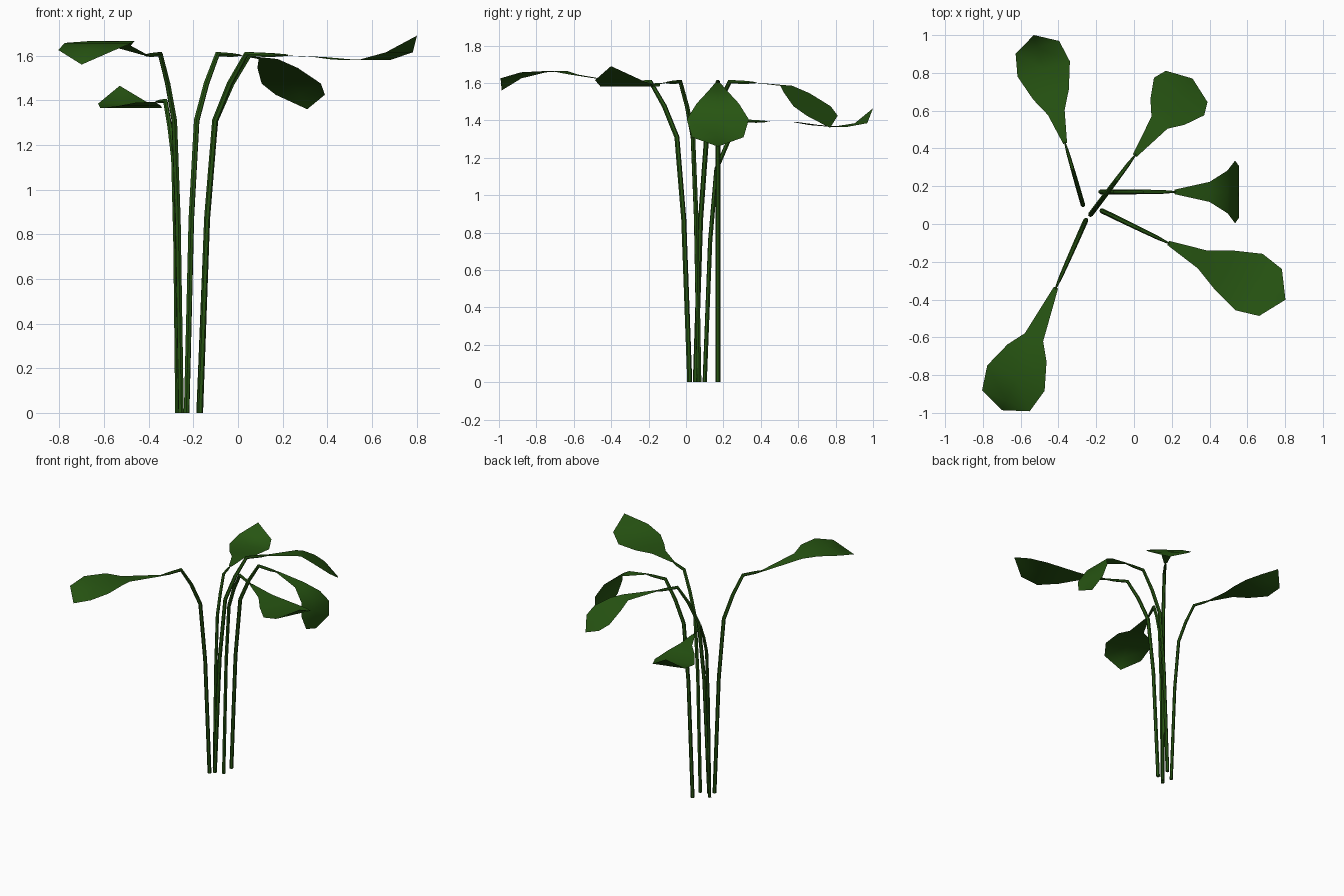
import bpy
import bmesh
from math import cos, sin, pi
from mathutils import Vector

cube = bpy.data.objects.get("Cube")
if cube:
    bpy.data.objects.remove(cube, do_unlink=True)

green = bpy.data.materials.new("leaf_green")
green.use_nodes = True
colour = (0.020, 0.090, 0.006, 1)
green.diffuse_color = colour
green.node_tree.nodes["Principled BSDF"].inputs["Base Color"].default_value = colour

SIDES = 6
# Stalk profile: outward reach, height, radius
STALK = [(0, 0, .0135), (.035, .87, .0135), (.075, 1.31, .0135),
         (.148, 1.475, .013), (.23, 1.607, .012), (.33, 1.603, .010), (.40, 1.602, .004)]
# Half widths of the leaf rows, from the stalk to the row before the tip
WIDTHS = [.012, .053, .113, .166, .138]


def finish(name, bm, angle):
    mesh = bpy.data.meshes.new(name)
    bm.to_mesh(mesh)
    bm.free()
    mesh.materials.append(green)
    obj = bpy.data.objects.new(name, mesh)
    bpy.context.collection.objects.link(obj)
    bpy.ops.object.select_all(action='DESELECT')
    obj.select_set(True)
    bpy.context.view_layer.objects.active = obj
    bpy.ops.object.shade_smooth_by_angle(angle=angle)


def add_stalk(name, base, out, side, scale):
    """Sweep a ring of points along the bent stalk."""
    path = [base + out * s * scale + Vector((0, 0, z * scale)) for s, z, r in STALK]
    bm = bmesh.new()
    rings = []
    for i, p in enumerate(path):
        ahead = path[min(i + 1, len(path) - 1)] - p
        behind = p - path[max(i - 1, 0)]
        tangent = (ahead.normalized() + behind.normalized()).normalized()
        if i == 0:
            tangent = Vector((0, 0, 1))
        normal = tangent.cross(side).normalized()
        r = STALK[i][2] * scale
        rings.append([bm.verts.new(p + r * (cos(a) * side + sin(a) * normal))
                      for a in (2 * pi * k / SIDES for k in range(SIDES))])
    for lower, upper in zip(rings, rings[1:]):
        for k in range(SIDES):
            n = (k + 1) % SIDES
            bm.faces.new((lower[k], lower[n], upper[n], upper[k]))
    bm.faces.new(rings[0])
    bm.faces.new(rings[-1])
    bmesh.ops.recalc_face_normals(bm, faces=bm.faces)
    finish(name, bm, 0.6)


def add_leaf(name, base, out, side, scale, curl):
    """Flat sheet: rows across the leaf follow the curl, closing at the tip."""
    bm = bmesh.new()
    rows = []
    points = [base + out * s + Vector((0, 0, z)) for s, z in curl]
    for p, w in zip(points, WIDTHS):
        rows.append([bm.verts.new(p + side * w * scale * k) for k in (-1, 0, 1)])
    tip = bm.verts.new(points[-1])
    for a, b in zip(rows, rows[1:]):
        for k in (0, 1):
            bm.faces.new((a[k], b[k], b[k + 1], a[k + 1]))
    for k in (0, 1):
        bm.faces.new((rows[-1][k], tip, rows[-1][k + 1]))
    for f in bm.faces:
        f.normal_update()
    if sum(f.normal.z for f in bm.faces) < 0:
        bmesh.ops.reverse_faces(bm, faces=bm.faces)
    finish(name, bm, 1.0)


# name, foot, a point outward, scale, leaf curl as (reach, height)
PLANTS = [
    ("short", (-.27, .10), (-.53, 1.0), .87,
     [(.34, 1.393), (.51, 1.39), (.61, 1.375), (.75, 1.365), (.87, 1.385), (.937, 1.465)]),
    ("back", (-.23, .05), (.31, .77), 1,
     [(.39, 1.602), (.608, 1.585), (.679, 1.545), (.781, 1.475), (.848, 1.425), (.90, 1.36)]),
    ("drooping", (-.175, .17), (.55, .17), 1,
     [(.39, 1.602), (.575, 1.555), (.67, 1.49), (.71, 1.405), (.73, 1.31), (.715, 1.26)]),
    ("rising", (-.17, .07), (.80, -.40), 1,
     [(.39, 1.602), (.59, 1.594), (.716, 1.582), (.865, 1.58), (.992, 1.615), (1.08, 1.69)]),
    ("front", (-.255, .02), (-.70, -.985), 1,
     [(.39, 1.602), (.678, 1.645), (.769, 1.665), (.914, 1.657), (1.045, 1.625), (1.10, 1.56)]),
]

for name, foot, target, scale, curl in PLANTS:
    base = Vector((*foot, 0))
    out = (Vector((*target, 0)) - base).normalized()
    side = Vector((-out.y, out.x, 0))
    add_stalk(name + "_stalk", base, out, side, scale)
    add_leaf(name + "_leaf", base, out, side, scale, curl)
